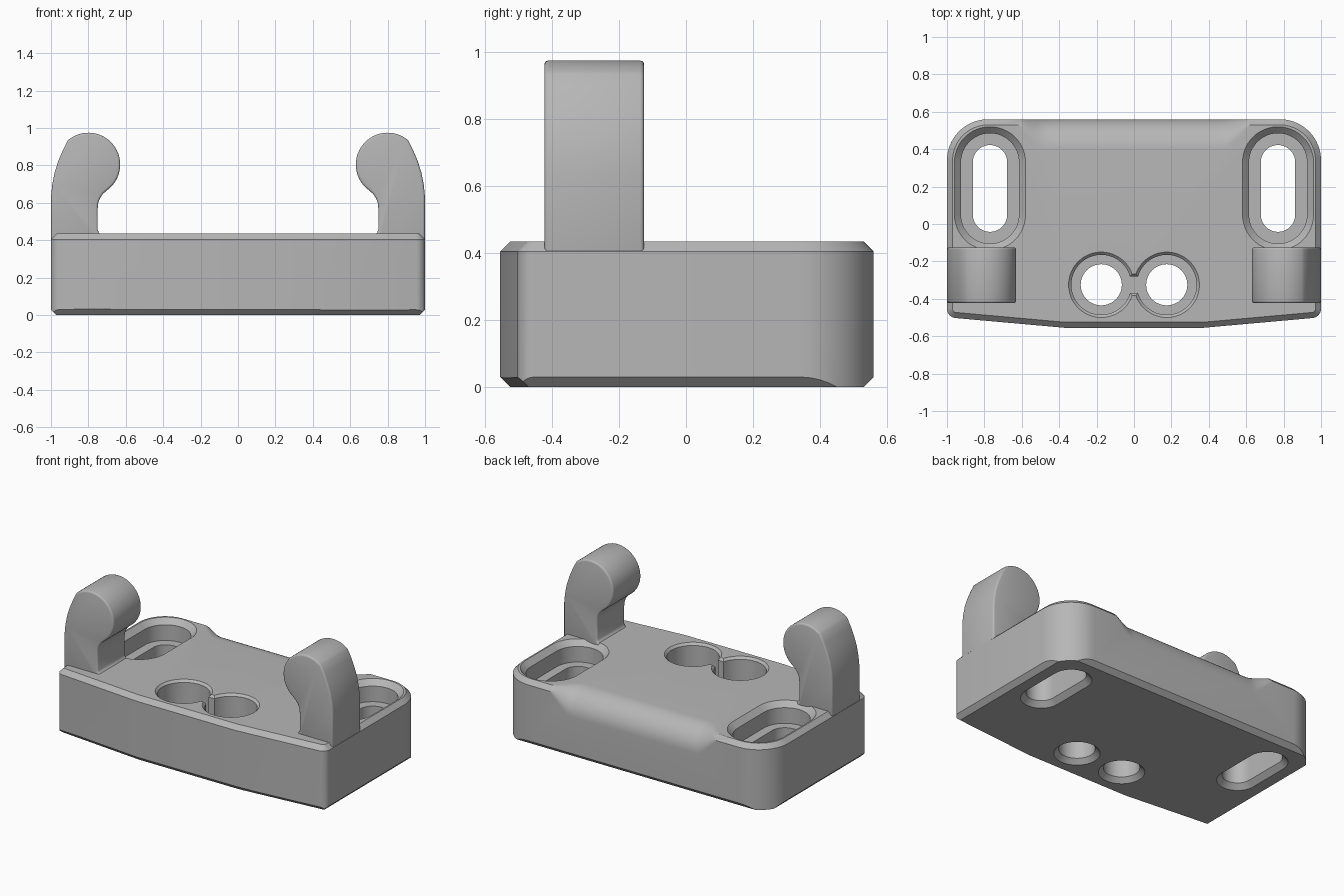
import bpy, bmesh
from math import sin, cos, pi, radians

cube = bpy.data.objects.get("Cube")
if cube:
    bpy.data.objects.remove(cube, do_unlink=True)

grey = bpy.data.materials.new("plain grey")
grey.use_nodes = True
colour = (0.47, 0.47, 0.47, 1)
grey.diffuse_color = colour
grey.node_tree.nodes["Principled BSDF"].inputs["Base Color"].default_value = colour

HEIGHT, BACK = 0.435, 0.56


def loft(name, rings):
    """Closed solid through a list of rings with equal point counts."""
    bm = bmesh.new()
    rows = [[bm.verts.new(p) for p in ring] for ring in rings]
    n = len(rows[0])
    for a, b in zip(rows, rows[1:]):
        for i in range(n):
            j = (i + 1) % n
            bm.faces.new((a[i], a[j], b[j], b[i]))
    bm.faces.new(rows[0])
    bm.faces.new(rows[-1])
    bmesh.ops.recalc_face_normals(bm, faces=bm.faces)
    mesh = bpy.data.meshes.new(name)
    bm.to_mesh(mesh)
    bm.free()
    mesh.materials.append(grey)
    obj = bpy.data.objects.new(name, mesh)
    bpy.context.collection.objects.link(obj)
    return obj


def activate(obj):
    bpy.ops.object.select_all(action='DESELECT')
    obj.select_set(True)
    bpy.context.view_layer.objects.active = obj


def combine(target, tool, operation='DIFFERENCE'):
    tool.hide_render = True
    mod = target.modifiers.new("cut", 'BOOLEAN')
    mod.object, mod.operation, mod.solver = tool, operation, 'EXACT'
    activate(target)
    bpy.ops.object.modifier_apply(modifier=mod.name)
    bpy.data.objects.remove(tool, do_unlink=True)


def arc(cx, cy, r, start, end, steps):
    angles = [radians(start + (end - start) * i / steps) for i in range(steps + 1)]
    return [(cx + r * cos(a), cy + r * sin(a)) for a in angles]


def mirrored(half):
    return half + [(-x, y) for x, y in reversed(half)]


def at_height(points, z):
    return [(x, y, z) for x, y in points]


def base_outline(inset):
    half = [(0.37, -0.555 + inset)]
    half += arc(0.95, -0.453, 0.05 - inset, -85, 0, 6)
    half += arc(0.78, 0.34, 0.22 - inset, 0, 90, 16)
    return mirrored(half)


def sharp_outline(inset):
    return mirrored([(0.37, -0.555 + inset), (1 - inset, -0.5 + inset),
                     (1 - inset, BACK - inset)])


def stepped_hole(name, cx, cy, stretch, profile):
    """Round or oblong cutter; profile lists (height, radius)."""
    rings = []
    for z, r in profile:
        ring = arc(cx, cy + stretch, r, 0, 180, 24)
        ring += arc(cx, cy - stretch, r, 180, 360, 24)
        if stretch == 0:
            ring = arc(cx, cy, r, 0, 352.5, 47)
        rings.append(at_height(ring, z))
    return loft(name, rings)


# Base block with bevelled top edge
base = loft("base_block", [at_height(base_outline(0), 0),
                           at_height(base_outline(0), HEIGHT - 0.03),
                           at_height(base_outline(0.03), HEIGHT)])

# Straight bevels along the bottom edges
envelope = loft("bottom_bevel", [at_height(sharp_outline(i), z) for i, z in
                                 ((0.04, -0.01), (-0.17, 0.2), (-0.17, 0.6))])
combine(base, envelope, 'INTERSECT')

# Rounded back edge that fades out towards the corner bosses
sections = []
for k in range(-34, 35):
    x = k * 0.02
    t = min(1, max(0, (0.68 - abs(x)) / 0.22))
    r = 0.004 + 0.156 * t * t * (3 - 2 * t)
    curve = arc(BACK - r, HEIGHT - r, r, 90, 0, 12)
    curve += [(0.62, HEIGHT - r), (0.62, 0.5), (BACK - r, 0.5)]
    sections.append([(x, y, z) for y, z in curve])
combine(base, loft("back_rounding", sections))

# Oblong mounting slots and round holes, stepped and bevelled
slot = [(-0.02, 0.145), (0.033, 0.092), (0.295, 0.092),
        (0.295, 0.155), (0.4, 0.155), (0.455, 0.21)]
hole = [(-0.02, 0.16), (0.03, 0.11), (0.22, 0.11),
        (0.22, 0.16), (0.42, 0.16), (0.46, 0.2)]
for side in (-1, 1):
    combine(base, stepped_hole("slot_cutter", side * 0.77, 0.19, 0.14, slot))
    combine(base, stepped_hole("hole_cutter", side * 0.175, -0.325, 0, hole))

# Narrow channel joining the round holes
channel = []
for z, w in ((0.221, 0.045), (0.42, 0.045), (0.46, 0.08)):
    channel.append([(-0.06, -0.325 - w, z), (0.06, -0.325 - w, z),
                    (0.06, -0.325 + w, z), (-0.06, -0.325 + w, z)])
combine(base, loft("channel_cutter", channel))
activate(base)
bpy.ops.object.shade_smooth_by_angle(angle=radians(30))

# Hooked arms with a round inward-facing head
hook = [(0.999, 0.36), (0.999, 0.64), (0.993, 0.7), (0.98, 0.765),
        (0.96, 0.826), (0.935, 0.885)]
hook += arc(0.8, 0.805, 0.17, 50, 235, 36)
hook += [(0.722, 0.648), (0.738, 0.625), (0.747, 0.6), (0.75, 0.57),
         (0.75, 0.455), (0.744, 0.441), (0.733, 0.434), (0.733, 0.36)]
for side, name in ((1, "left_arm"), (-1, "right_arm")):
    arm = loft(name, [[(side * x, y, z) for x, z in hook] for y in (-0.423, -0.125)])
    bevel = arm.modifiers.new("soft edges", 'BEVEL')
    bevel.width, bevel.segments = 0.012, 3
    bevel.limit_method, bevel.angle_limit = 'ANGLE', radians(50)
    activate(arm)
    bpy.ops.object.modifier_apply(modifier=bevel.name)
    bpy.ops.object.shade_smooth_by_angle(angle=radians(35))
